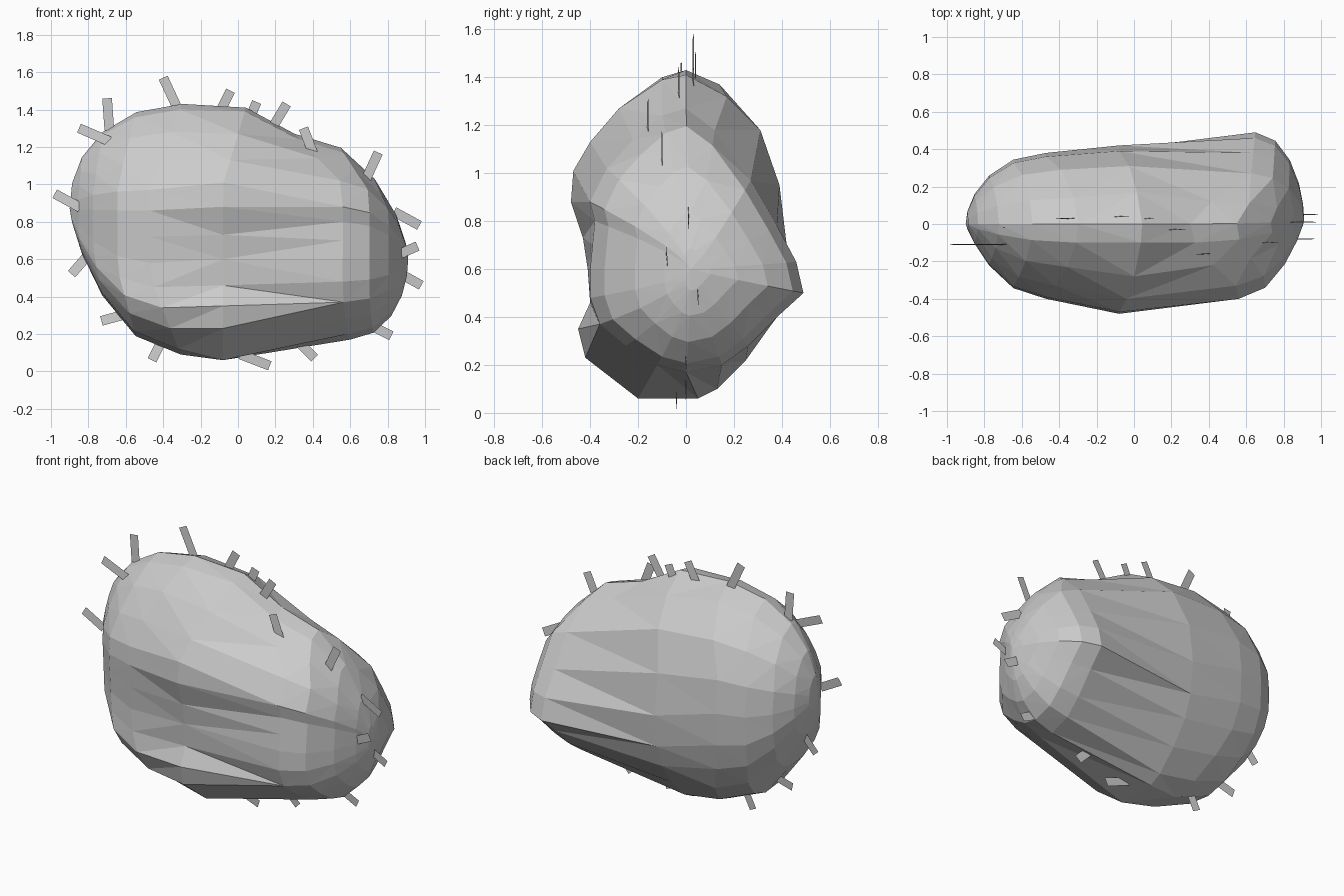
import bpy
import bmesh
import math
from mathutils import Vector

cube = bpy.data.objects.get("Cube")
if cube:
    bpy.data.objects.remove(cube, do_unlink=True)

GREY = (0.6, 0.6, 0.6, 1.0)


def make_material(name, colour):
    material = bpy.data.materials.new(name)
    material.use_nodes = True
    material.diffuse_color = colour
    shader = material.node_tree.nodes["Principled BSDF"]
    shader.inputs["Base Color"].default_value = colour
    shader.inputs["Roughness"].default_value = 0.8
    return material


def make_object(name, bm, material):
    mesh = bpy.data.meshes.new(name)
    bm.to_mesh(mesh)
    bm.free()
    mesh.materials.append(material)
    obj = bpy.data.objects.new(name, mesh)
    bpy.context.collection.objects.link(obj)
    return obj


stone = make_material("stone grey", GREY)

# Cross-sections (y, z): from the crown down the front, then up the back
left_section = [
    (0, 1.43), (-.1, 1.4), (-.23, 1.28), (-.33, 1.12), (-.39, .97), (-.4, .86), (-.39, .72),
    (-.38, .58), (-.39, .45), (-.41, .34), (-.36, .23), (-.2, .12), (0, .09), (.14, .14),
    (.26, .27), (.33, .43), (.37, .6), (.38, .8), (.36, 1), (.29, 1.2), (.14, 1.37)]
middle_section = [
    (0, 1.41), (-.1, 1.39), (-.28, 1.27), (-.4, 1.13), (-.47, 1.01), (-.48, .88), (-.43, .73),
    (-.41, .6), (-.4, .46), (-.45, .35), (-.42, .23), (-.2, .06), (.05, .06), (.13, .1),
    (.25, .22), (.35, .36), (.4, .5), (.42, .7), (.39, .95), (.31, 1.18), (.17, 1.32)]
right_section = [
    (0, 1.27), (-.1, 1.24), (-.22, 1.14), (-.33, 1.02), (-.4, .88), (-.38, .8), (-.39, .7),
    (-.4, .6), (-.4, .48), (-.36, .37), (-.25, .28), (-.12, .2), (0, .17), (.15, .2),
    (.26, .28), (.38, .4), (.49, .5), (.46, .63), (.38, .78), (.27, .97), (.12, 1.18)]


def place_section(section, x, lean_y=0.0, lean_top=0.0, lean_bottom=0.0):
    """Stand a section at x, leaning its crown, base or back along x."""
    return [Vector((x + lean_y * y + lean_top * max(0, z - 1)
                    + lean_bottom * max(0, 0.5 - z), y, z)) for y, z in section]


def dome_rings(ring, pole, upper_power, lower_power):
    """Shrink a ring in rounded steps towards a pole; the front tapers faster."""
    rings = []
    for degrees in (24, 45, 63, 78):
        across = math.sin(math.radians(degrees))
        shrink = math.cos(math.radians(degrees))
        step = []
        for point in ring:
            offset = point - pole
            step.append(pole + Vector((
                offset.x * (1 - across),
                offset.y * shrink ** (1.1 if offset.y > 0 else 1.7),
                offset.z * shrink ** (upper_power if offset.z > 0 else lower_power))))
        rings.append(step)
    return rings


# Body: three sections joined between two rounded ends
left_ring = place_section(left_section, -0.47, lean_top=0.4, lean_bottom=0.4)
middle_ring = place_section(middle_section, -0.08, lean_top=0.3)
right_ring = place_section(right_section, 0.6, lean_y=0.1, lean_top=-1.1)
left_pole = Vector((-0.9, 0, 0.87))
right_pole = Vector((0.91, 0.02, 0.6))
left_end = dome_rings(left_ring, left_pole, 0.9, 1.5)
right_end = dome_rings(right_ring, right_pole, 1.3, 1.0)
rings = left_end[::-1] + [left_ring, middle_ring, right_ring] + right_end

bm = bmesh.new()
loops = [[bm.verts.new(point) for point in ring] for ring in rings]
count = len(left_section)
for first, second in zip(loops, loops[1:]):
    for i in range(count):
        j = (i + 1) % count
        bm.faces.new((first[i], first[j], second[j], second[i]))
for loop, pole in ((loops[0], left_pole), (loops[-1], right_pole)):
    tip = bm.verts.new(pole)
    for i in range(count):
        bm.faces.new((tip, loop[i], loop[(i + 1) % count]))
bmesh.ops.triangulate(bm, faces=bm.faces[:], quad_method="SHORT_EDGE")
bmesh.ops.recalc_face_normals(bm, faces=bm.faces[:])
make_object("body", bm, stone)

# Bristles: flat strips around the rim (base x, base z, tip x, tip z, y)
bristles = [
    (-.33, 1.42, -.4, 1.57, .03), (-.69, 1.32, -.7, 1.46, -.02), (-.71, 1.24, -.85, 1.3, -.11),
    (-.87, .89, -.98, .95, -.11), (-.82, .6, -.89, .52, 0), (-.62, .3, -.73, .27, 0),
    (-.42, .14, -.46, .06, 0), (.04, .08, .17, .03, -.04), (.34, .14, .41, .07, 0),
    (.7, .25, .82, .19, 0), (.89, .51, .98, .46, .05), (.87, .63, .96, .67, -.08),
    (.86, .84, .97, .78, .01), (.69, 1.04, .75, 1.17, -.1), (.4, 1.17, .35, 1.3, -.16),
    (.2, 1.33, .26, 1.43, -.03), (.07, 1.37, .1, 1.44, .03), (-.09, 1.4, -.04, 1.5, .04)]
bm = bmesh.new()
for base_x, base_z, tip_x, tip_z, y in bristles:
    base = Vector((base_x, y, base_z))
    tip = Vector((tip_x, y, tip_z))
    along = (tip - base).normalized()
    side = Vector((along.z, 0.1, -along.x)).normalized() * 0.026
    base -= along * 0.03
    corners = (base - side, base + side, tip + side, tip - side)
    bm.faces.new([bm.verts.new(corner) for corner in corners])
make_object("bristles", bm, stone)
